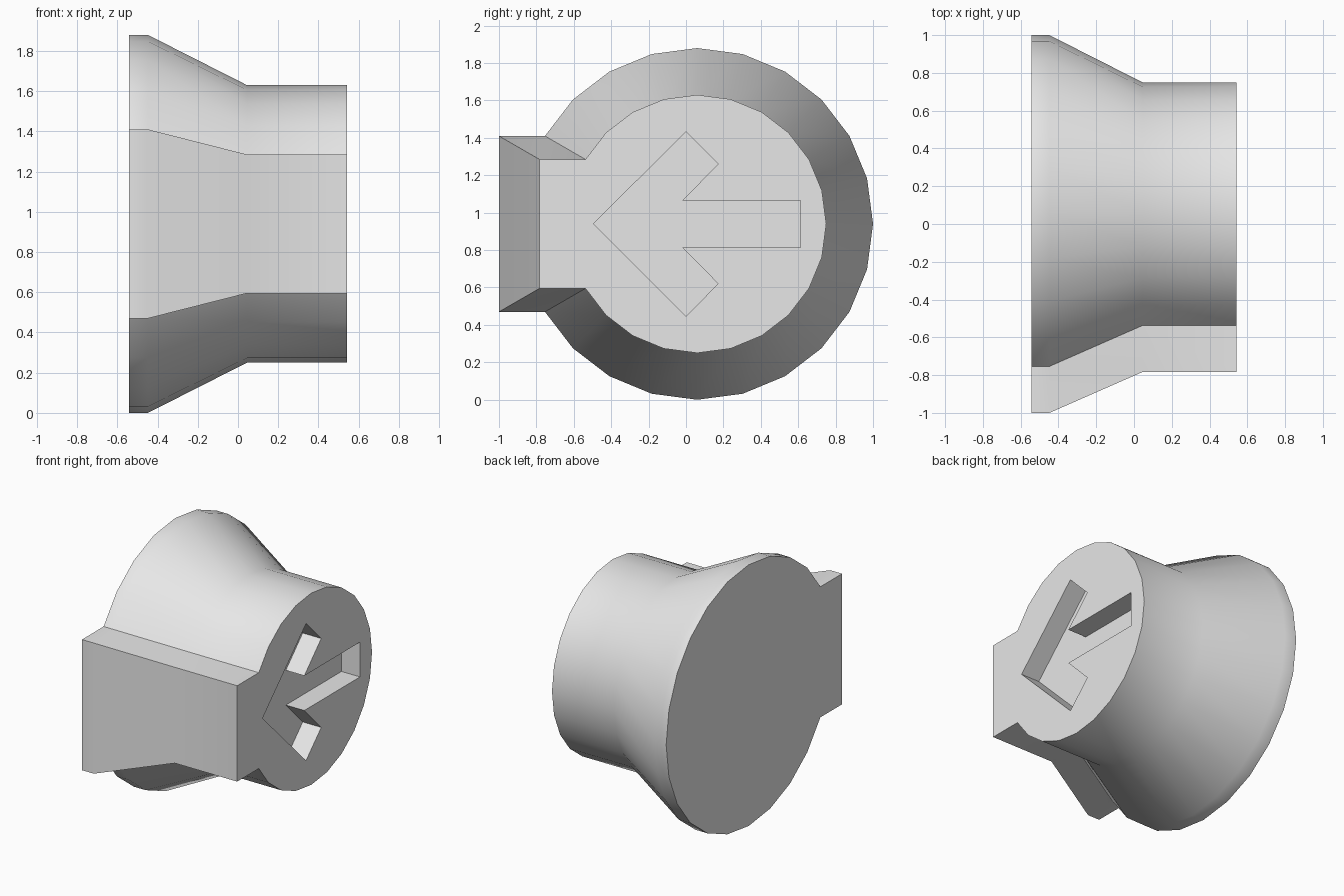
import bpy, bmesh
from math import cos, sin, radians

if "Cube" in bpy.data.objects:
    bpy.data.objects.remove(bpy.data.objects["Cube"], do_unlink=True)

CY, CZ, TAB = 0.06, 0.94, 0.246
# (x, radius) stations along the knob axis
STATIONS = [(-0.542, 0.94), (-0.448, 0.94), (0.045, 0.69), (0.542, 0.69)]

grey = bpy.data.materials.new("light grey")
grey.use_nodes = True
grey.diffuse_color = (0.8, 0.8, 0.8, 1)
grey.node_tree.nodes["Principled BSDF"].inputs["Base Color"].default_value = (0.8, 0.8, 0.8, 1)


def loft(name, sections):
    """Skin closed sections of equal point count and cap both ends."""
    bm = bmesh.new()
    rings = [[bm.verts.new(p) for p in sec] for sec in sections]
    for a, b in zip(rings, rings[1:]):
        for i in range(len(a)):
            j = (i + 1) % len(a)
            bm.faces.new((a[i], a[j], b[j], b[i]))
    bm.faces.new(rings[0])
    bm.faces.new(rings[-1])
    bmesh.ops.recalc_face_normals(bm, faces=bm.faces)
    mesh = bpy.data.meshes.new(name)
    bm.to_mesh(mesh)
    bm.free()
    mesh.materials.append(grey)
    obj = bpy.data.objects.new(name, mesh)
    bpy.context.collection.objects.link(obj)
    return obj


def keyed_circle(x, r):
    """24-sided outline whose front arc is replaced by a square tab."""
    pts = [(x, CY + r * cos(radians(a)), CZ + r * sin(radians(a)))
           for a in range(-150, 151, 15)]
    front = pts[0][1] - TAB
    return pts + [(x, front, pts[-1][2]), (x, front, pts[0][2])]


# Flared knob body with front tab
body = loft("knob_body", [keyed_circle(x, r) for x, r in STATIONS])

# Arrow recess in the small end
half = [(0.0, 0.493), (0.172, 0.32), (-0.02, 0.125), (0.613, 0.125)]
outline = [(-0.495, 0)] + half + [(y, -z) for y, z in reversed(half)]
cutter = loft("arrow_cutter", [[(x, y, CZ + z) for y, z in outline] for x in (0.395, 0.7)])
cutter.hide_render = True

cut = body.modifiers.new("arrow_recess", 'BOOLEAN')
cut.operation = 'DIFFERENCE'
cut.solver = 'EXACT'
cut.object = cutter

bpy.ops.object.select_all(action='DESELECT')
body.select_set(True)
bpy.context.view_layer.objects.active = body
bpy.ops.object.modifier_apply(modifier=cut.name)
bpy.data.objects.remove(cutter, do_unlink=True)
bpy.ops.object.shade_smooth_by_angle(angle=radians(30))
